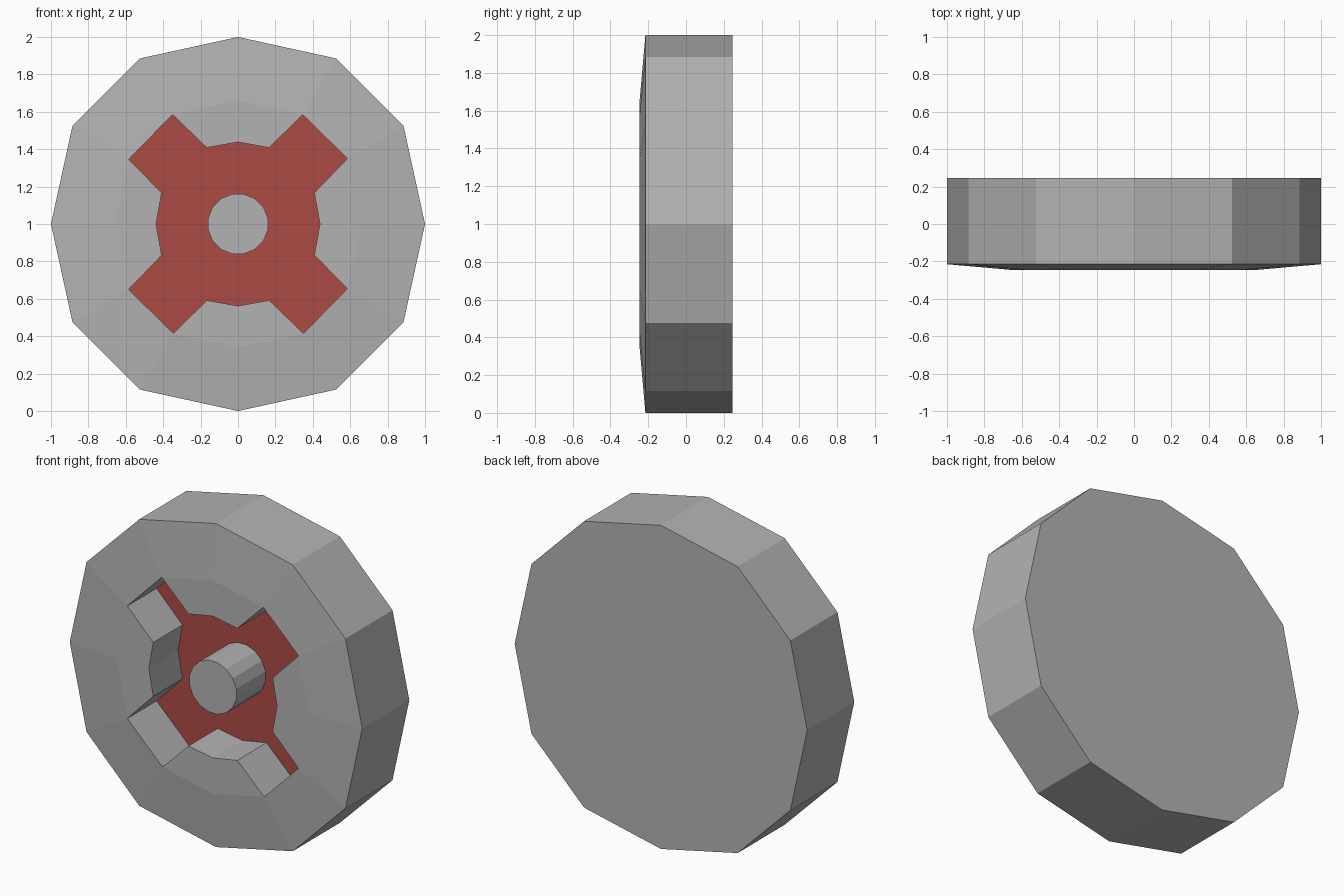
import bpy, bmesh, math
from mathutils import Matrix, Vector

if "Cube" in bpy.data.objects:
    bpy.data.objects.remove(bpy.data.objects["Cube"])

def material(name, rgb):
    m = bpy.data.materials.new(name)
    m.diffuse_color = (*rgb, 1)
    m.use_nodes = True
    m.node_tree.nodes["Principled BSDF"].inputs["Base Color"].default_value = m.diffuse_color
    return m

grey = material("grey metal", (0.45, 0.45, 0.45))
red = material("red recess", (0.42, 0.07, 0.06))

CZ = 1.0
FLOOR, FACE = 0.04, -0.245

def spin4(points):
    """Repeat a quarter profile (x, z) clockwise four times."""
    out = []
    for k in range(4):
        for x, z in points:
            for _ in range(k):
                x, z = z, -x
            out.append((x, z))
    return out

def finish(bm, name, mats):
    bmesh.ops.recalc_face_normals(bm, faces=bm.faces[:])
    me = bpy.data.meshes.new(name)
    bm.to_mesh(me)
    bm.free()
    for m in mats:
        me.materials.append(m)
    ob = bpy.data.objects.new(name, me)
    bpy.context.collection.objects.link(ob)
    return ob

# Disc body: twelve-sided rim, slightly raised face, cross-shaped recess
outer = spin4([(0, 1), (0.525, 0.885), (0.885, 0.525)])
inner = spin4([(0, 0.66), (0.345, 0.585), (0.585, 0.35)])
hole = spin4([(0, 0.438), (0.167, 0.408), (0.345, 0.585), (0.585, 0.35), (0.408, 0.167)])

bm = bmesh.new()

def ring(profile, y):
    return [bm.verts.new((x, y, z + CZ)) for x, z in profile]

def bridge(a, b):
    n = len(a)
    for i in range(n):
        j = (i + 1) % n
        bm.faces.new((a[i], a[j], b[j], b[i]))

back, front = ring(outer, 0.245), ring(outer, -0.215)
lip = ring(inner, FACE)
# Notch corners of the recess share the lip vertices
rim = []
for i, (x, z) in enumerate(hole):
    q, k = divmod(i, 5)
    rim.append(lip[q * 3 + k - 1] if k in (2, 3) else bm.verts.new((x, FACE, z + CZ)))
floor = ring(hole, FLOOR)

bm.faces.new(back)
bridge(back, front)
bridge(front, lip)
for q in range(4):
    a, h = q * 3, q * 5
    bm.faces.new((lip[a], lip[a + 1], rim[h + 1], rim[h]))
    bm.faces.new((lip[a + 2], lip[(a + 3) % 12], rim[(h + 5) % 20], rim[h + 4]))
bridge(rim, floor)
bm.faces.new(floor).material_index = 1
finish(bm, "disc_body", [grey, red])

# Centre pin standing in the recess
bm = bmesh.new()
rot = Matrix.Rotation(math.pi / 2, 4, 'X') @ Matrix.Rotation(math.pi / 16, 4, 'Z')
bmesh.ops.create_cone(bm, cap_ends=True, segments=16, radius1=0.163, radius2=0.163,
                      depth=FLOOR - FACE,
                      matrix=Matrix.Translation(Vector((0, (FLOOR + FACE) / 2, CZ))) @ rot)
finish(bm, "centre_pin", [grey])
